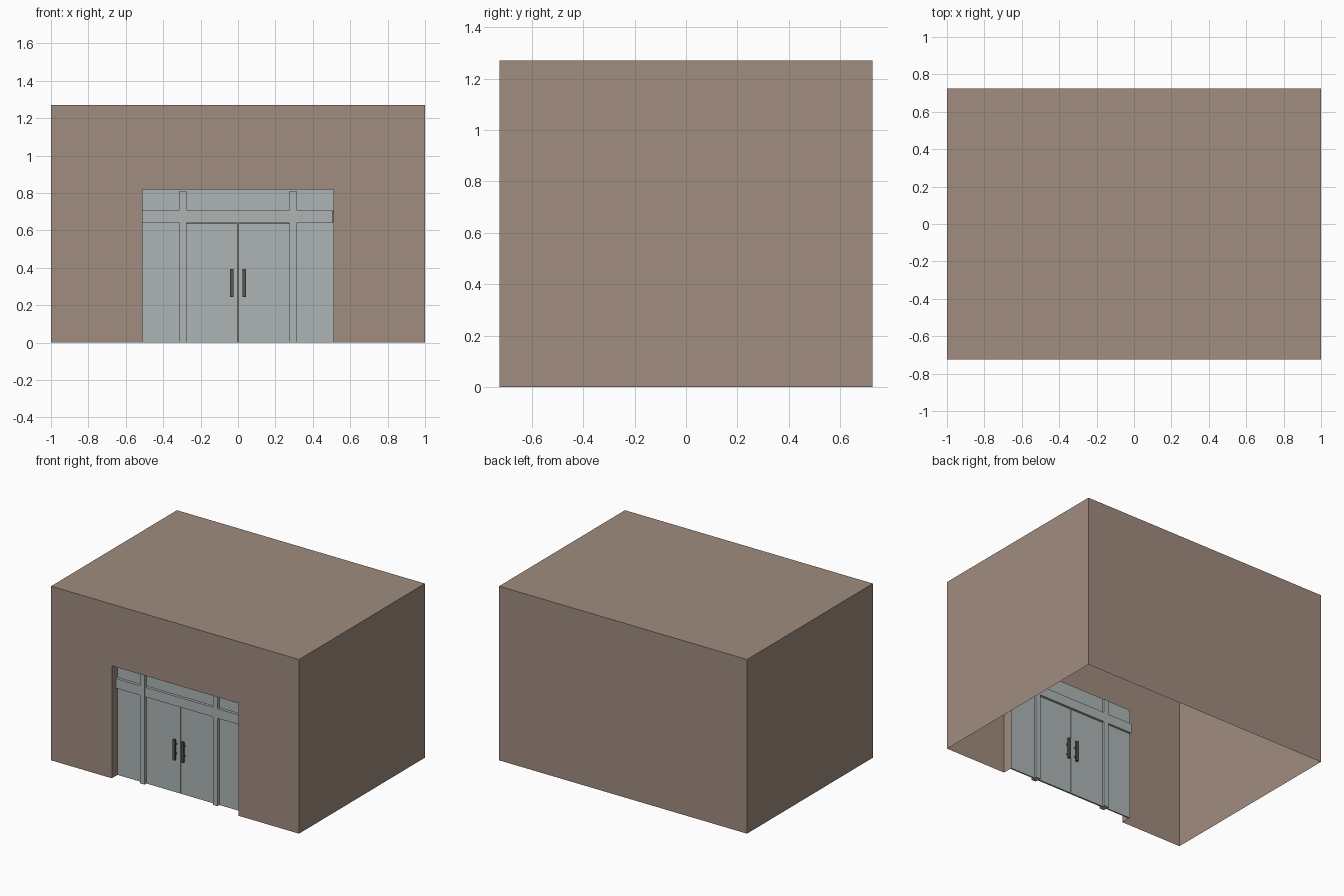
import bpy, bmesh

if "Cube" in bpy.data.objects:
    bpy.data.objects.remove(bpy.data.objects["Cube"])

W, D, H = 1.0, 0.725, 1.27        # half width, half depth, height
OW, OH, REVEAL = 0.51, 0.82, 0.07  # opening half width, height, recess depth
GY = -D + REVEAL                   # glazing plane


def material(name, rgb):
    m = bpy.data.materials.new(name)
    m.diffuse_color = (*rgb, 1)
    m.use_nodes = True
    m.node_tree.nodes["Principled BSDF"].inputs["Base Color"].default_value = m.diffuse_color
    return m


wall_mat = material("brown wall", (0.352, 0.262, 0.212))
door_mat = material("pale grey door", (0.42, 0.46, 0.46))
handle_mat = material("dark grey handle", (0.09, 0.095, 0.09))


def finish(name, bm, mat):
    me = bpy.data.meshes.new(name)
    bm.to_mesh(me)
    bm.free()
    me.materials.append(mat)
    ob = bpy.data.objects.new(name, me)
    bpy.context.collection.objects.link(ob)
    return ob


def add_box(bm, x0, x1, y0, y1, z0, z1):
    vs = bmesh.ops.create_cube(bm, size=1)["verts"]
    for v in vs:
        v.co = ((x0 + x1) / 2 + v.co.x * (x1 - x0),
                (y0 + y1) / 2 + v.co.y * (y1 - y0),
                (z0 + z1) / 2 + v.co.z * (z1 - z0))


def box(name, mat, *dims):
    bm = bmesh.new()
    add_box(bm, *dims)
    return finish(name, bm, mat)


# Building shell: open underneath, single-sheet walls, recessed doorway
bm = bmesh.new()


def face(*pts):
    bm.faces.new([bm.verts.new(p) for p in pts])


face((-W, -D, H), (W, -D, H), (W, D, H), (-W, D, H))
face((W, D, 0), (-W, D, 0), (-W, D, H), (W, D, H))
face((W, -D, 0), (W, D, 0), (W, D, H), (W, -D, H))
face((-W, D, 0), (-W, -D, 0), (-W, -D, H), (-W, D, H))
face((-W, -D, 0), (-OW, -D, 0), (-OW, -D, H), (-W, -D, H))
face((-OW, -D, OH), (OW, -D, OH), (OW, -D, H), (-OW, -D, H))
face((OW, -D, 0), (W, -D, 0), (W, -D, H), (OW, -D, H))
# doorway reveals
face((-OW, -D, 0), (-OW, GY, 0), (-OW, GY, OH), (-OW, -D, OH))
face((OW, GY, 0), (OW, -D, 0), (OW, -D, OH), (OW, GY, OH))
face((-OW, GY, OH), (OW, GY, OH), (OW, -D, OH), (-OW, -D, OH))
bmesh.ops.remove_doubles(bm, verts=bm.verts, dist=1e-5)
# merge the three coplanar front pieces
seams = [e for e in bm.edges if len(e.link_faces) == 2
         and all(f.normal.y < -0.9 for f in e.link_faces)]
bm.normal_update()
seams = [e for e in bm.edges if len(e.link_faces) == 2
         and all(f.normal.y < -0.9 for f in e.link_faces)]
bmesh.ops.dissolve_edges(bm, edges=seams)
finish("building_shell", bm, wall_mat)

# Door frame: transom and two mullions
box("transom", door_mat, -OW, OW - 0.004, -0.68, -0.635, 0.64, 0.71)
for side, s in (("left", -1), ("right", 1)):
    def span(a, b):
        return sorted((s * a, s * b))

    box(side + "_mullion", door_mat, *span(0.275, 0.312), -0.682, -0.633, 0, 0.81)
    # fixed side light
    box(side + "_side_panel", door_mat, *span(0.30, OW), GY - 0.005, GY + 0.005, 0, 0.65)
    # door leaf with a bottom rail
    box(side + "_door_leaf", door_mat, *span(0.0015, 0.275), GY - 0.006, GY + 0.006, 0, 0.638)
    # pull handles on both faces, each bar on two pegs
    bm = bmesh.new()
    for y0, y1, p0, p1 in ((-0.692, -0.678, -0.68, GY), (-0.632, -0.618, GY, -0.63)):
        add_box(bm, *span(0.025, 0.043), y0, y1, 0.245, 0.395)
        for z in (0.285, 0.355):
            add_box(bm, *span(0.030, 0.038), p0, p1, z - 0.005, z + 0.005)
    finish(side + "_handle", bm, handle_mat)

# Glazing strip above the transom
box("top_panel", door_mat, -OW, OW, GY - 0.005, GY + 0.005, 0.70, OH)
